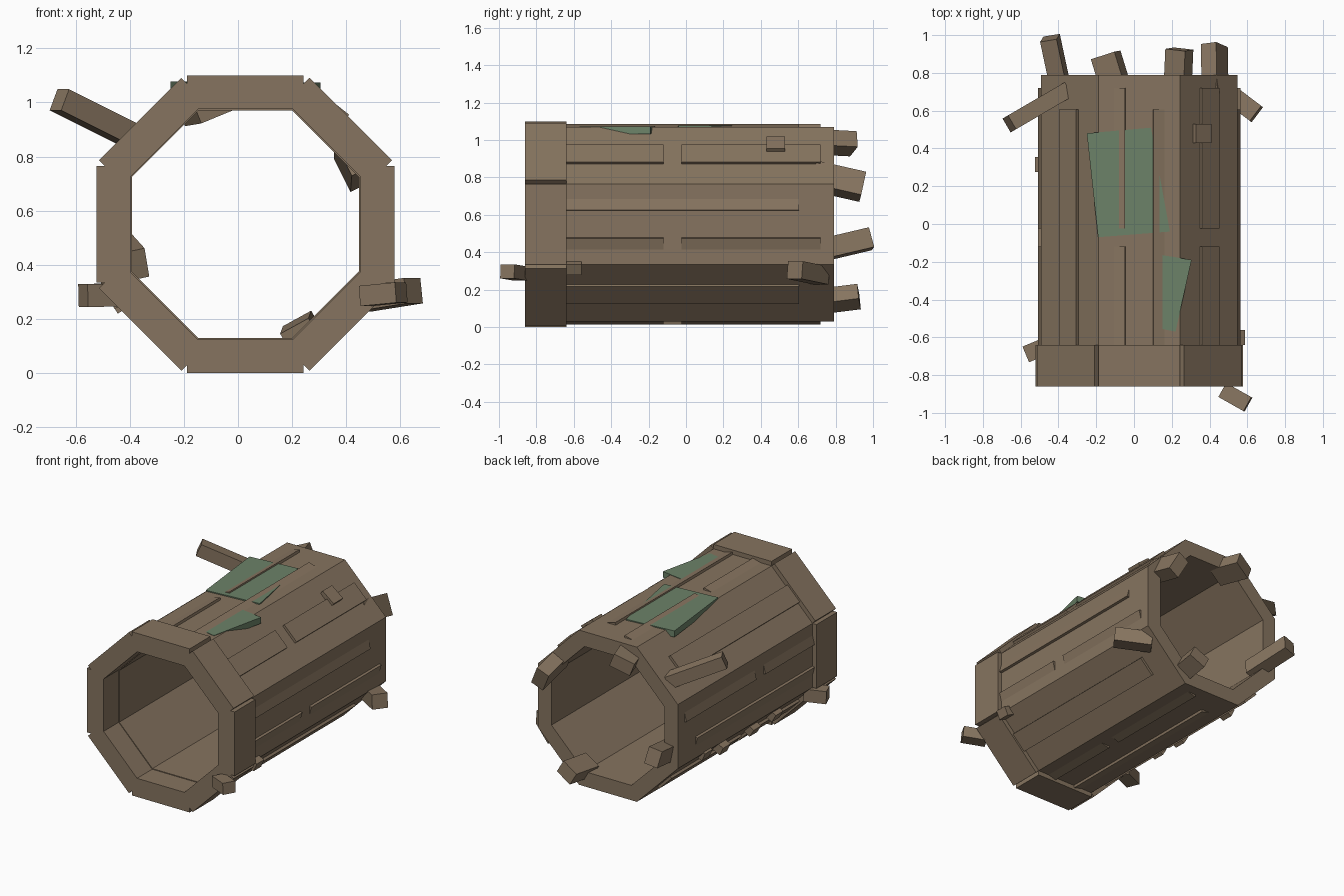
import bpy, bmesh, math
from mathutils import Vector, Matrix

if "Cube" in bpy.data.objects:
    bpy.data.objects.remove(bpy.data.objects["Cube"])

CX, CZ = 0.0275, 0.55   # log axis


def material(name, rgb):
    m = bpy.data.materials.new(name)
    m.diffuse_color = (*rgb, 1)
    m.use_nodes = True
    m.node_tree.nodes["Principled BSDF"].inputs["Base Color"].default_value = m.diffuse_color
    return m


BARK = material("bark brown", (0.24, 0.175, 0.115))
MOSS = material("moss green", (0.15, 0.225, 0.14))


def finish(name, bm, mat):
    bmesh.ops.recalc_face_normals(bm, faces=bm.faces)
    me = bpy.data.meshes.new(name)
    bm.to_mesh(me)
    bm.free()
    me.materials.append(mat)
    ob = bpy.data.objects.new(name, me)
    bpy.context.collection.objects.link(ob)
    return ob


def box(name, matrix, size, mat=BARK):
    bm = bmesh.new()
    bmesh.ops.create_cube(bm, size=1, matrix=matrix @ Matrix.Diagonal((*size, 1)))
    return finish(name, bm, mat)


def radial_box(name, deg, r_in, r_out, width, y0, y1):
    """Box lying along y, facing outward at an angle round the log."""
    m = (Matrix.Translation((CX, 0, CZ)) @ Matrix.Rotation(-math.radians(deg), 4, 'Y')
         @ Matrix.Translation(((r_in + r_out) / 2, (y0 + y1) / 2, 0)))
    return box(name, m, (r_out - r_in, y1 - y0, width))


def beam(name, p0, p1, w, h, up=(0, 0, 1)):
    """Box between two points; h is measured along the up direction."""
    p0, p1 = Vector(p0), Vector(p1)
    d = (p1 - p0).normalized()
    side = d.cross(Vector(up)).normalized()
    top = side.cross(d)
    m = Matrix((d, side, top)).transposed().to_4x4()
    m.translation = (p0 + p1) / 2
    return box(name, m, ((p1 - p0).length, w, h))


def slab(name, outline, z0, z1, mat):
    bm = bmesh.new()
    f = bm.faces.new([bm.verts.new((x, y, z0)) for x, y in outline])
    ext = bmesh.ops.extrude_face_region(bm, geom=[f])
    vs = [v for v in ext["geom"] if isinstance(v, bmesh.types.BMVert)]
    bmesh.ops.translate(bm, verts=vs, vec=(0, 0, z1 - z0))
    return finish(name, bm, mat)


# Hollow eight-sided trunk
bm = bmesh.new()
profile = [(0.52, -0.70), (0.52, 0.79), (0.42, 0.79), (0.42, -0.70)]
rings = []
for k in range(8):
    a = math.radians(22.5 + 45 * k)
    c = 1 / math.cos(math.radians(22.5))
    rings.append([bm.verts.new((CX + r * c * math.cos(a), y, CZ + r * c * math.sin(a)))
                  for r, y in profile])
for k in range(8):
    a, b = rings[k], rings[(k + 1) % 8]
    for i in range(4):
        j = (i + 1) % 4
        bm.faces.new((a[i], a[j], b[j], b[i]))
finish("hollow_trunk", bm, BARK)

# Thick rim of eight blocks at the front
for k in range(8):
    radial_box(f"front_rim_block_{k}", 45 * k, 0.425, 0.55, 0.43, -0.86, -0.64)

# Twelve bark ridges, alternately long and split in two
for k in range(12):
    spans = [(-0.65, -0.12), (-0.025, 0.72)] if k % 2 else [(-0.65, 0.605)]
    for i, (y0, y1) in enumerate(spans):
        radial_box(f"bark_ridge_{k}_{i}", 15 + 30 * k, 0.47, 0.537, 0.13, y0, y1)

# Moss patches on the top
slab("moss_patch_large", [(-0.25, 0.48), (-0.19, -0.07), (0.19, -0.04), (0.09, 0.51)],
     1.035, 1.077, MOSS)
slab("moss_patch_small", [(0.12, -0.16), (0.12, -0.55), (0.22, -0.57), (0.305, -0.19)],
     1.032, 1.073, MOSS)

# Broken splinters on the back edge: start, end, width, height
splinters = [
    ((-0.09, 0.70, 0.99), (-0.15, 0.895, 0.98), 0.14, 0.09),
    ((0.43, 0.68, 0.81), (0.425, 0.945, 0.75), 0.14, 0.09),
    ((-0.38, 0.68, 0.40), (-0.445, 0.985, 0.472), 0.11, 0.09),
    ((0.23, 0.70, 0.135), (0.24, 0.925, 0.163), 0.12, 0.09),
]
for i, (p0, p1, w, h) in enumerate(splinters):
    beam(f"back_splinter_{i}", p0, p1, w, h, (p1[0] - CX, 0, p1[2] - CZ))

# Branch and side stubs
beam("long_branch", (-0.36, 0.705, 0.86), (-0.66, 0.53, 1.01), 0.085, 0.085)
beam("front_right_stub", (0.47, -0.88, 0.285), (0.603, -0.955, 0.298), 0.085, 0.075)
beam("back_right_stub", (0.46, 0.725, 0.275), (0.648, 0.582, 0.305), 0.10, 0.095)
beam("front_left_stub", (-0.44, -0.635, 0.29), (-0.572, -0.69, 0.286), 0.09, 0.085)

# Small knots
radial_box("upper_knot", 52, 0.48, 0.555, 0.105, 0.43, 0.53)
for i, (y, r, deg) in enumerate([(0.48, 0.575, 205), (0.315, 0.60, 206), (-0.08, 0.575, 212),
                                 (-0.30, 0.575, 210), (-0.60, 0.60, 336)]):
    radial_box(f"side_knot_{i}", deg, 0.48, r, 0.06, y - 0.04, y + 0.04)
